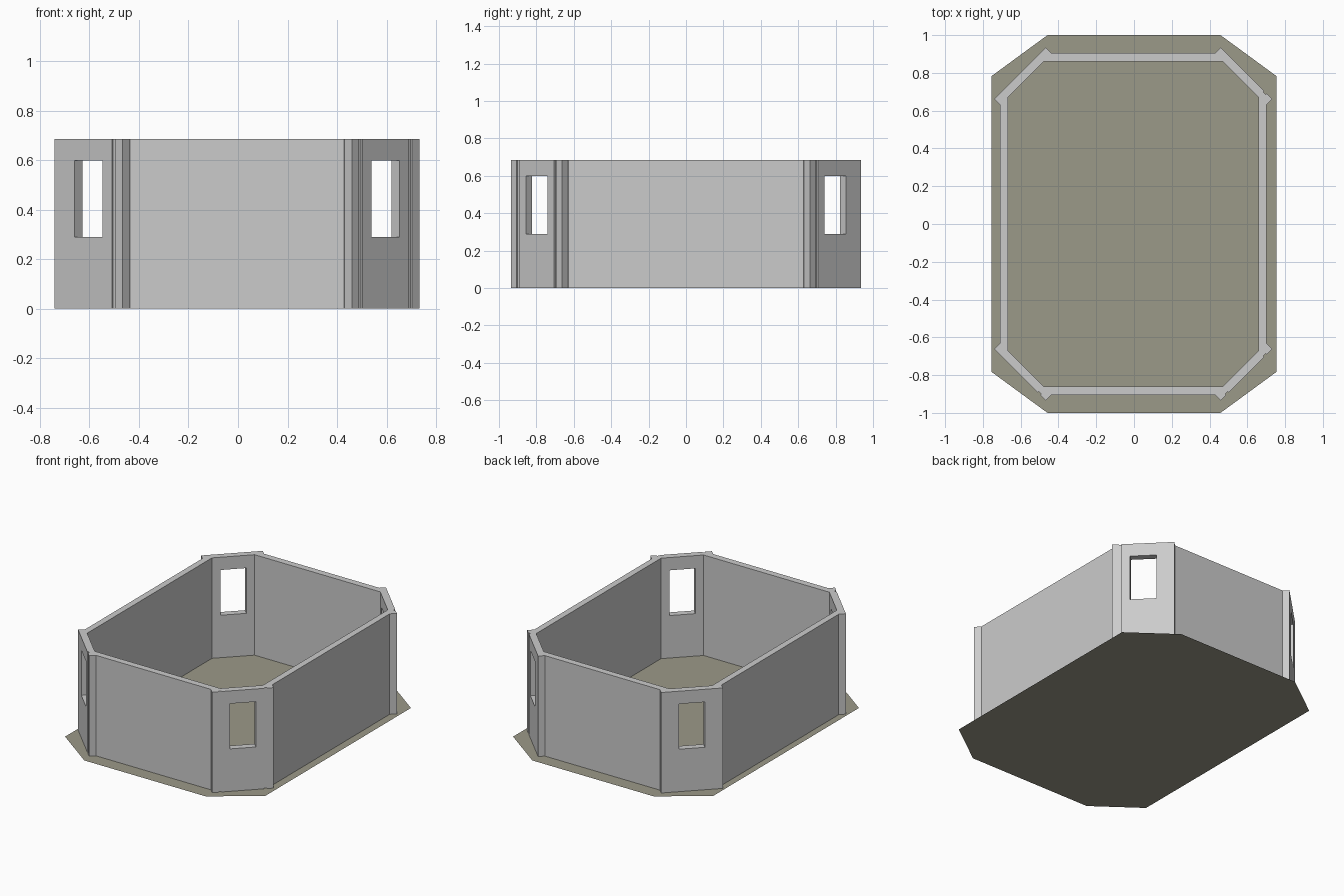
import bpy, bmesh
from mathutils import Matrix, Vector

if "Cube" in bpy.data.objects:
    bpy.data.objects.remove(bpy.data.objects["Cube"])

H, CX = 0.685, -0.004      # wall height, slight sideways offset of the walls
BASE = 0.001
R = 0.5 ** 0.5


def prism(name, outline, z0, z1):
    """Extrude a plan outline from z0 to z1."""
    bm = bmesh.new()
    face = bm.faces.new([bm.verts.new((x, y, z0)) for x, y in outline])
    if z1 > z0:
        ext = bmesh.ops.extrude_face_region(bm, geom=[face])
        verts = [g for g in ext["geom"] if isinstance(g, bmesh.types.BMVert)]
        bmesh.ops.translate(bm, verts=verts, vec=(0, 0, z1 - z0))
        bmesh.ops.recalc_face_normals(bm, faces=bm.faces)
    elif face.normal.z < 0:
        face.normal_flip()
    mesh = bpy.data.meshes.new(name)
    bm.to_mesh(mesh)
    bm.free()
    obj = bpy.data.objects.new(name, mesh)
    bpy.context.collection.objects.link(obj)
    return obj


# Flat floor with clipped corners
floor = prism("floor", [(-0.458, -1), (0.458, -1), (0.754, -0.783), (0.754, 0.783),
                        (0.458, 1), (-0.458, 1), (-0.754, 0.783), (-0.754, -0.783)], 0, 0)
mat = bpy.data.materials.new("earth")
mat.diffuse_color = (0.33, 0.32, 0.25, 1)
mat.use_nodes = True
mat.node_tree.nodes["Principled BSDF"].inputs["Base Color"].default_value = mat.diffuse_color
floor.data.materials.append(mat)

# Straight walls, mitred against the corner panels
for name, s in (("front_wall", -1), ("back_wall", 1)):
    prism(name, [(CX + x, s * y) for x, y in
                 ((-0.478, 0.86), (0.478, 0.86), (0.433, 0.905), (-0.433, 0.905))], BASE, H)
for name, s in (("left_wall", -1), ("right_wall", 1)):
    prism(name, [(CX + s * x, y) for x, y in
                 ((0.662, -0.672), (0.662, 0.672), (0.705, 0.629), (0.705, -0.629))], BASE, H)


def corner_panel(name, sx, sy, grooves):
    """Diagonal panel with a window; grooves lists the ends with a shallow joint."""
    def plan(t, d):
        return (CX + sx * (0.60 + (t + d) * R), sy * (0.7985 + (d - t) * R))

    half, thick, g0, g1, deep = 0.193, 0.046, 0.133, 0.151, -0.008
    pts = [(-half, -thick), (half, -thick), (half, 0)]
    if 1 in grooves:
        pts += [(g1, 0), (g1, deep), (g0, deep), (g0, 0)]
    if -1 in grooves:
        pts += [(-g0, 0), (-g0, deep), (-g1, deep), (-g1, 0)]
    pts.append((-half, 0))
    panel = prism(name, [plan(*p) for p in pts], BASE, H)

    # Window opening
    w = 0.081
    cutter = prism("window_cutter", [plan(*p) for p in
                   ((-w, -0.1), (w, -0.1), (w, 0.05), (-w, 0.05))], 0.29, 0.598)
    cutter.hide_render = True
    mod = panel.modifiers.new("window", "BOOLEAN")
    mod.operation = "DIFFERENCE"
    mod.solver = "EXACT"
    mod.object = cutter
    bpy.context.view_layer.objects.active = panel
    bpy.ops.object.modifier_apply(modifier=mod.name)
    bpy.data.objects.remove(cutter)


corner_panel("front_left_panel", -1, -1, (-1,))
corner_panel("front_right_panel", 1, -1, (-1, 1))
corner_panel("back_right_panel", 1, 1, (1,))
corner_panel("back_left_panel", -1, 1, ())
